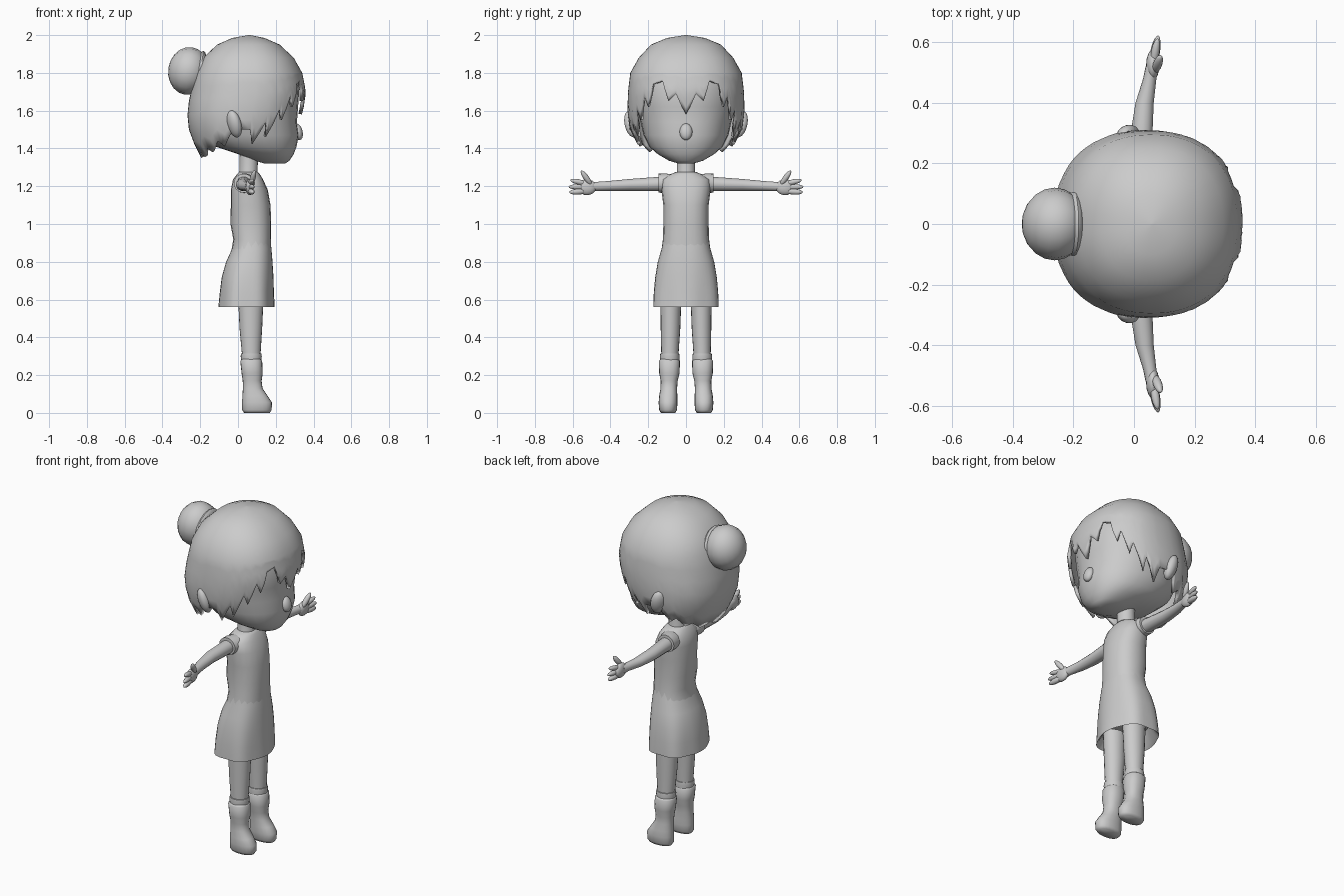
import bpy, bmesh, math
from mathutils import Vector

grey = bpy.data.materials.new("plain grey")
grey.diffuse_color = (0.6, 0.6, 0.6, 1)


def finish(name, bm, mirror=False, angle=60):
    bmesh.ops.recalc_face_normals(bm, faces=bm.faces)
    me = bpy.data.meshes.new(name)
    bm.to_mesh(me)
    bm.free()
    ob = bpy.data.objects.new(name, me)
    bpy.context.collection.objects.link(ob)
    me.materials.append(grey)
    if mirror:
        ob.modifiers.new("mirror", 'MIRROR').use_axis = (False, True, False)
    bpy.ops.object.select_all(action='DESELECT')
    ob.select_set(True)
    bpy.context.view_layer.objects.active = ob
    bpy.ops.object.shade_smooth_by_angle(angle=math.radians(angle))
    return ob


def power(v, n):
    return math.copysign(abs(v) ** (2 / n), v)


def skin(bm, rings, cap=True):
    """Join closed rings of points with quads."""
    vs = [[bm.verts.new(p) for p in r] for r in rings]
    for a, b in zip(vs, vs[1:]):
        for i in range(len(a)):
            j = (i + 1) % len(a)
            bm.faces.new((a[i], a[j], b[j], b[i]))
    if cap:
        bm.faces.new(vs[0])
        bm.faces.new(vs[-1])


def tube(name, rings, axis='Z', sides=20, mirror=False, n=2.0, fold=None):
    """Rings are (position on axis, centre 1, centre 2, radius 1, radius 2)."""
    out = []
    for t, c1, c2, r1, r2 in rings:
        ring = []
        for i in range(sides):
            a = 2 * math.pi * i / sides
            f = fold(a, t) if fold else 1
            p = c1 + f * r1 * power(math.cos(a), n)
            q = c2 + f * r2 * power(math.sin(a), n)
            ring.append((p, q, t) if axis == 'Z' else (p, t, q))
        out.append(ring)
    bm = bmesh.new()
    skin(bm, out)
    return finish(name, bm, mirror)


def ball(name, centre, radii, direction=(0, 0, 1), mirror=False):
    """Ellipsoid whose local z follows direction."""
    bm = bmesh.new()
    bmesh.ops.create_uvsphere(bm, u_segments=16, v_segments=10, radius=1)
    rot = Vector(direction).to_track_quat('Z', 'Y')
    for v in bm.verts:
        p = Vector([c * r for c, r in zip(v.co, radii)])
        v.co = rot @ p + Vector(centre)
    return finish(name, bm, mirror)


def finger(name, a, b, r):
    a, b = Vector(a), Vector(b)
    ball(name, (a + b) / 2, (r, r, (b - a).length / 2), b - a, True)


def interp(table, x):
    """Linear lookup in rows sorted by first column."""
    for p, q in zip(table, table[1:]):
        if x <= q[0]:
            k = max(0, (x - p[0]) / (q[0] - p[0]))
            return [u + (w - u) * k for u, w in zip(p[1:], q[1:])]
    return list(table[-1][1:])


def section(a, z, xb, xf, yw, n):
    cx = (xb + xf) / 2
    return (cx + (xf - xb) / 2 * power(math.cos(a), n), yw * power(math.sin(a), n), z)


# head with pointed chin: z, back x, front x, half width
HEAD = [(1.32, .14, .25, .04), (1.335, .09, .272, .09), (1.37, .0, .295, .15),
        (1.41, -.12, .31, .195), (1.47, -.19, .322, .225), (1.54, -.22, .312, .24),
        (1.62, -.23, .318, .26), (1.72, -.21, .325, .265), (1.82, -.18, .29, .25),
        (1.92, -.06, .18, .15)]
bm = bmesh.new()
skin(bm, [[section(2 * math.pi * i / 28, *h, 2.2) for i in range(28)] for h in HEAD])
finish("head", bm)
ball("nose", (.317, 0, 1.488), (.034, .025, .045), (-.25, 0, 1))
ball("ear", (-.02, .285, 1.53), (.045, .034, .075), (-.25, .2, 1), True)

# hair cap with a jagged edge
HAIR = [(1.34, -.19, .17, .21), (1.42, -.23, .25, .262), (1.50, -.26, .31, .298),
        (1.60, -.27, .345, .31), (1.70, -.25, .36, .307), (1.80, -.225, .34, .295),
        (1.88, -.185, .295, .25), (1.95, -.11, .22, .185), (1.985, -.03, .14, .10),
        (2.0, .055, .065, .005)]
EDGE = [(0, 1.58), (8, 1.69), (15, 1.65), (22, 1.76), (32, 1.74), (38, 1.62), (44, 1.68),
        (50, 1.55), (56, 1.61), (63, 1.46), (69, 1.54), (77, 1.42), (84, 1.5), (98, 1.5),
        (107, 1.41), (116, 1.44), (127, 1.38), (137, 1.40), (150, 1.355), (165, 1.37),
        (180, 1.35)]
degs = []
for (a, _), (b, _) in zip(EDGE, EDGE[1:]):
    degs += [a, (a + b) / 2]
degs = degs + [180] + [-d for d in reversed(degs[1:])]
levels = [2.0, 1.985, 1.95, 1.88, 1.80]
rings = [[] for _ in range(len(levels) + 6)]
for d in degs:
    low = interp(EDGE, abs(d))[0]
    zs = levels + [1.80 + (low - 1.80) * k / 6 for k in range(1, 7)]
    for ring, z in zip(rings, zs):
        ring.append(section(math.radians(d), z, *interp(HAIR, z), 2.25))
bm = bmesh.new()
skin(bm, rings, cap=False)
bm.faces.new([v for v in bm.verts][:len(degs)])
hair = finish("hair", bm, angle=50)
solid = hair.modifiers.new("thickness", 'SOLIDIFY')
solid.thickness, solid.offset = .018, -1

# hair bun and its tie
ball("hair_bun", (-.262, 0, 1.81), (.12, .127, .108), (-1, 0, .15))
ball("bun_tie", (-.2, 0, 1.80), (.11, .118, .03), (-1, 0, .15))

# neck, bodice and skirt
tube("neck", [(1.22, .06, 0, .06, .065), (1.28, .055, 0, .048, .048), (1.42, .06, 0, .05, .05)])
tube("bodice", [(.86, .07, 0, .105, .13), (.92, .075, 0, .1, .122), (1.0, .068, 0, .108, .12),
                (1.1, .067, 0, .105, .12), (1.18, .06, 0, .098, .13), (1.235, .053, 0, .08, .128),
                (1.262, .055, 0, .062, .085), (1.275, .055, 0, .05, .055)], n=2.3)
tube("skirt", [(.64, .045, 0, .1, .13), (.575, .045, 0, .13, .165), (.56, .045, 0, .145, .178),
               (.64, .047, 0, .14, .174), (.72, .051, 0, .135, .165), (.80, .06, 0, .122, .15),
               (.87, .073, 0, .104, .129), (.92, .075, 0, .095, .12)], sides=40, n=2.3,
     fold=lambda a, z: 1 + .03 * math.cos(6 * a) * max(0, (.85 - z) / .3))

# arms, sleeves and hands
tube("sleeve", [(.07, .045, 1.212, .06, .05), (.11, .035, 1.216, .056, .052),
                (.145, .03, 1.216, .052, .05), (.146, .03, 1.214, .036, .034)], 'Y', mirror=True)
tube("arm", [(.08, .03, 1.212, .04, .038), (.15, .03, 1.212, .04, .038), (.3, .025, 1.207, .036, .032),
             (.4, .035, 1.202, .03, .027), (.48, .052, 1.199, .022, .024),
             (.52, .06, 1.197, .022, .03)], 'Y', 14, True)
ball("palm", (.062, .525, 1.195), (.022, .05, .042), mirror=True)
finger("thumb", (.068, .5, 1.205), (.088, .555, 1.282), .015)
finger("index_finger", (.062, .52, 1.212), (.078, .612, 1.232), .014)
finger("middle_finger", (.062, .52, 1.195), (.08, .622, 1.197), .014)
finger("little_finger", (.062, .52, 1.175), (.078, .618, 1.168), .016)

# legs, socks and boots
tube("leg", [(.2, .07, .085, .048, .045), (.32, .07, .085, .05, .046), (.45, .068, .082, .06, .052),
             (.62, .068, .08, .068, .056)], mirror=True)
tube("sock", [(.26, .07, .086, .05, .05), (.30, .07, .086, .056, .052),
              (.315, .07, .086, .054, .05), (.316, .07, .086, .045, .042)], mirror=True)
tube("boot", [(0, .10, .095, .068, .038), (.015, .1, .095, .078, .047), (.055, .101, .095, .079, .05),
              (.09, .09, .094, .067, .048), (.13, .078, .091, .052, .044), (.17, .075, .089, .05, .045),
              (.21, .075, .088, .056, .054), (.275, .07, .088, .058, .056),
              (.285, .07, .088, .05, .048)], mirror=True, n=2.3)
